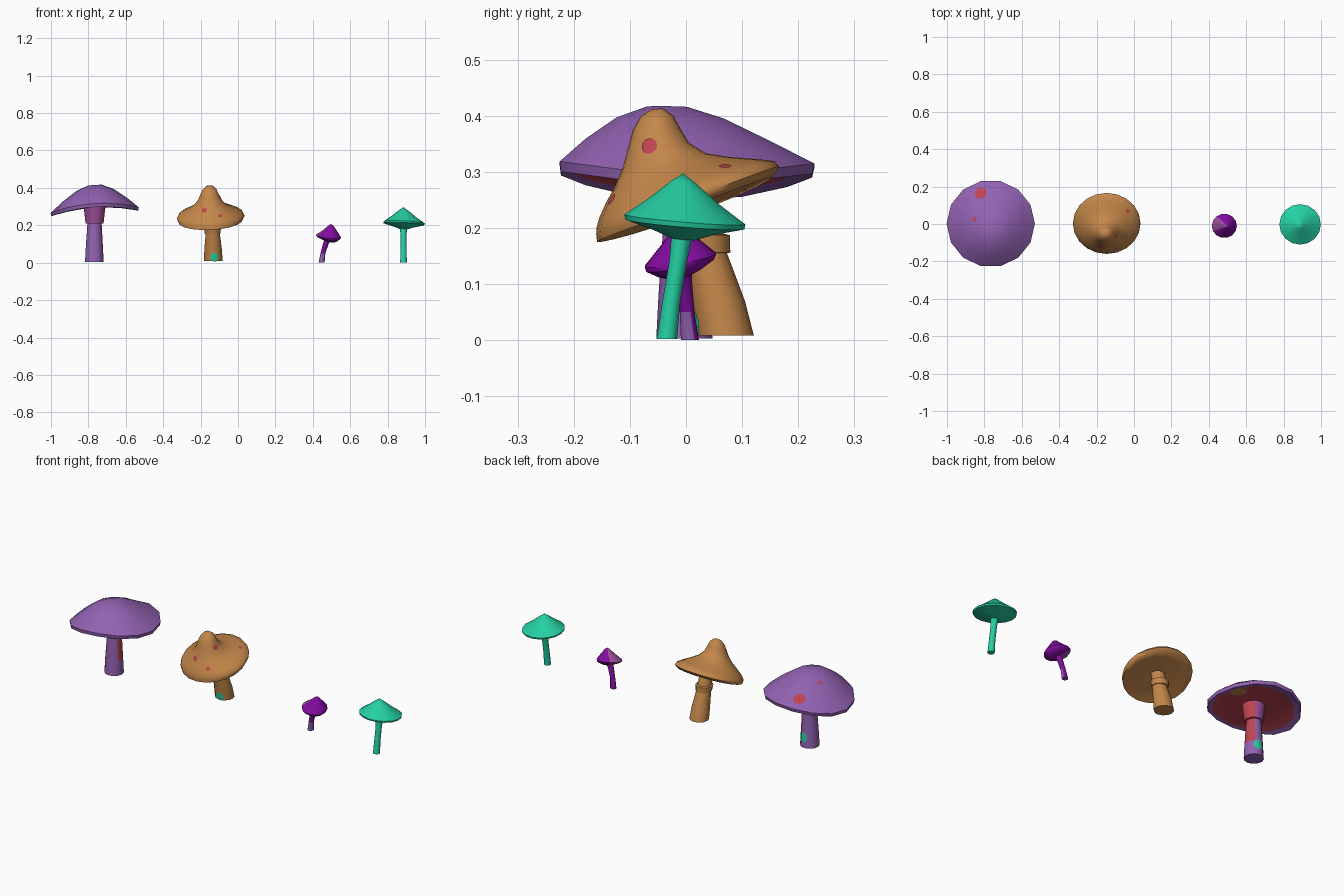
import bpy, bmesh, math
from mathutils import Vector
from mathutils.bvhtree import BVHTree

if "Cube" in bpy.data.objects:
    bpy.data.objects.remove(bpy.data.objects["Cube"])


def material(name, r, g, b):
    m = bpy.data.materials.new(name)
    m.diffuse_color = [((c / 255 + 0.055) / 1.055) ** 2.4 if c > 10 else c / 255 / 12.92
                       for c in (r, g, b)] + [1]
    m.use_nodes = True
    m.node_tree.nodes["Principled BSDF"].inputs["Base Color"].default_value = m.diffuse_color
    return m


PURPLE, BROWN, TEAL, VIOLET, RED, MAUVE = range(6)
MATS = [material("soft purple", 146, 98, 178), material("warm brown", 196, 135, 74),
        material("teal green", 36, 208, 163), material("deep violet", 130, 12, 160),
        material("dusty red", 190, 68, 82), material("mauve", 156, 78, 152)]


def finish(name, bm, angle=40):
    bmesh.ops.recalc_face_normals(bm, faces=bm.faces)
    me = bpy.data.meshes.new(name)
    bm.to_mesh(me)
    bm.free()
    for m in MATS:
        me.materials.append(m)
    ob = bpy.data.objects.new(name, me)
    bpy.context.collection.objects.link(ob)
    bpy.ops.object.select_all(action='DESELECT')
    ob.select_set(True)
    bpy.context.view_layer.objects.active = ob
    bpy.ops.object.shade_smooth_by_angle(angle=math.radians(angle))
    return ob


def loft(name, rings, color, top=None, angle=40):
    """Join rings of points; color(ring, angle, centre) picks the material."""
    bm = bmesh.new()
    vs = [[bm.verts.new(p) for p in ring] for ring in rings]
    n = len(vs[0])
    for i in range(len(vs) - 1):
        for k in range(n):
            j = (k + 1) % n
            f = bm.faces.new((vs[i][k], vs[i][j], vs[i + 1][j], vs[i + 1][k]))
            f.material_index = color(i, (k + 0.5) * 360 / n, f.calc_center_median())
    last = bm.faces.new(vs[-1])
    last.material_index = color(len(vs) - 2, 0, last.calc_center_median())
    if top:
        tip = bm.verts.new(top)
        for k in range(n):
            f = bm.faces.new((tip, vs[0][k], vs[0][(k + 1) % n]))
            f.material_index = color(0, (k + 0.5) * 360 / n, f.calc_center_median())
    else:
        bm.faces.new(vs[0]).material_index = color(0, 0, Vector())
    return finish(name, bm, angle)


def cap(name, rim, apex, size, profile, tilt, saddle, color, n=16, angle=40):
    """Cap from tip over the rim to the underside; profile is (radius share, height)."""
    rings = []
    for t, z in profile:
        cx = apex[0] + (rim[0] - apex[0]) * t * t
        cy = apex[1] + (rim[1] - apex[1]) * t * t
        ring = []
        for k in range(n):
            a = 2 * math.pi * k / n
            ring.append((cx + size[0] * t * math.cos(a), cy + size[1] * t * math.sin(a),
                         z + t * (tilt[0] * math.cos(a) + tilt[1] * math.sin(a))
                         + t * t * saddle * math.cos(2 * a)))
        rings.append(ring)
    return loft(name, rings, color, apex, angle)


def stem(name, path, color, n=12):
    """Stem through (x, y, z, radius) stations."""
    rings = [[(x + r * math.cos(2 * math.pi * k / n), y + r * math.sin(2 * math.pi * k / n), z)
              for k in range(n)] for x, y, z, r in path]
    return loft(name, rings, color)


def spot(name, ob, origin, direction, r, mat, n=10):
    """Thin coloured patch laid on a surface where a ray hits it."""
    me = ob.data
    tree = BVHTree.FromPolygons([v.co for v in me.vertices], [p.vertices for p in me.polygons])
    d = Vector(direction)
    hit, normal, _, _ = tree.ray_cast(Vector(origin), d)
    if hit is None:
        return
    if normal.dot(d) > 0:
        normal.negate()
    u = normal.orthogonal().normalized()
    w = normal.cross(u)
    bm = bmesh.new()
    rings = []
    for s in (0.35, 0.7, 1):
        ring = []
        for k in range(n):
            a = 2 * math.pi * k / n
            p = tree.find_nearest(hit + r * s * (u * math.cos(a) + w * math.sin(a)))[0]
            ring.append(bm.verts.new(p + normal * 0.0025))
        rings.append(ring)
    bm.faces.new(rings[0])
    for a, b in zip(rings, rings[1:]):
        for k in range(n):
            j = (k + 1) % n
            bm.faces.new((a[k], b[k], b[j], a[j]))
    for f in bm.faces:
        f.material_index = mat
    finish(name, bm)


FRONT, LEFT, DOWN, BACK, UP = (0, 1, 0), (-1, 0, 0), (0, 0, -1), (0, -1, 0), (0, 0, 1)

# Wide purple mushroom: saddle-shaped cap with red underside
wide_cap = cap("wide_cap", (-0.766, 0.002), (-0.766, -0.035, 0.416), (0.236, 0.233),
               [(.16, .415), (.42, .392), (.72, .347), (1, .298), (.985, .28), (.87, .287),
                (.5, .297), (.2, .297)], (0.015, -0.002), -0.017,
               lambda i, a, c: RED if i >= 5 else PURPLE, 14)


def wide_stem_color(i, a, c):
    facing_right = a < 50 or a > 320
    if c.z > 0.07 and facing_right:
        return RED
    return MAUVE if c.z > 0.21 else PURPLE


wide_stem = stem("wide_stem", [(-.768, -.003, .003, .05), (-.768, -.003, .08, .046),
                               (-.767, -.002, .21, .038), (-.767, -.002, .211, .048),
                               (-.767, -.002, .305, .059)], wide_stem_color)
spot("wide_cap_spot_large", wide_cap, (-.82, .165, 1), DOWN, .033, RED)
spot("wide_cap_spot_small", wide_cap, (-.85, .025, 1), DOWN, .013, RED)
spot("wide_underside_patch", wide_cap, (-.61, .07, -1), UP, .04, BROWN)
spot("wide_stem_patch", wide_stem, (-.76, 1, .06), BACK, .027, TEAL)

# Brown mushroom: pointed hood leaning forward, curved stem with a collar
brown_cap = cap("brown_cap", (-0.146, 0.003), (-0.153, -0.062, 0.411), (0.181, 0.163),
                [(.12, .406), (.22, .387), (.28, .362), (.36, .33), (.5, .302), (.68, .284),
                 (.87, .268), (.97, .258), (1, .246), (.96, .23), (.85, .226), (.5, .222),
                 (.2, .215)], (0.008, 0.06), -0.003, lambda i, a, c: BROWN, 20, 60)
brown_stem = stem("brown_stem", [(-.132, .071, .008, .05), (-.133, .058, .07, .047),
                                 (-.135, .035, .155, .038), (-.136, .037, .156, .042),
                                 (-.137, .032, .187, .046), (-.137, .03, .19, .036),
                                 (-.14, .015, .24, .036)], lambda i, a, c: BROWN)
for k, (o, d, r) in enumerate([((-.18, -1, .28), FRONT, .015), ((-.095, -1, .25), FRONT, .011),
                               ((1, -.065, .345), LEFT, .015), ((-.035, .07, 1), DOWN, .011)]):
    spot(f"brown_cap_spot_{k + 1}", brown_cap, o, d, r, RED)
spot("brown_stem_patch", brown_stem, (-.128, -1, .029), FRONT, .024, TEAL)

# Small violet mushroom: leaning, mauve on its back left
cap("small_cap", (.483, -.01), (.498, -.012, .207), (.067, .065),
    [(.2, .198), (.5, .176), (.8, .156), (1, .143), (.95, .134), (.6, .12), (.3, .112)],
    (-.007, .012), 0,
    lambda i, a, c: MAUVE if 125 < a < 210 else VIOLET, 14)
stem("small_stem", [(.447, .007, 0, .016), (.454, .002, .05, .013), (.469, -.004, .1, .015),
                    (.48, -.008, .125, .018)],
     lambda i, a, c: PURPLE if c.z < 0.05 and (a > 200 or a < 40) else VIOLET)

# Slim teal mushroom: plain cone with a shallow underside
cap("teal_cap", (.888, -.002), (.885, -.005, .297), (.111, .108),
    [(.2, .282), (.6, .246), (1, .215), (.98, .206), (.5, .192), (.2, .18)],
    (-.005, -.009), 0, lambda i, a, c: TEAL, 16)
stem("teal_stem", [(.885, -.034, .002, .018), (.885, -.026, .07, .016),
                   (.885, -.014, .14, .016), (.885, -.007, .19, .019)],
     lambda i, a, c: TEAL)
